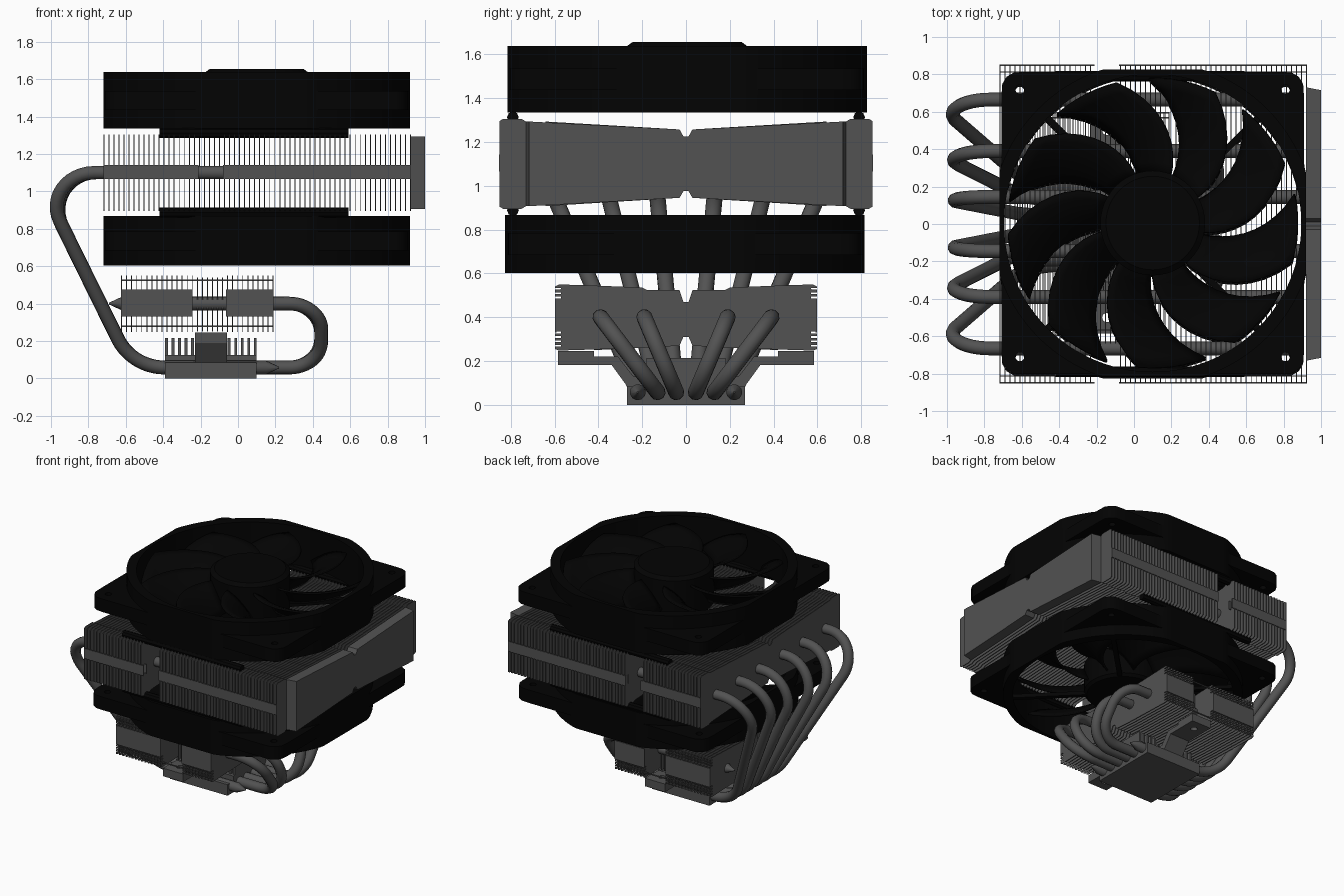
import bpy, bmesh
from math import sin, cos, tan, pi, radians, sqrt
from mathutils import Vector, Matrix

if "Cube" in bpy.data.objects:
    bpy.data.objects.remove(bpy.data.objects["Cube"])


def material(name, v):
    m = bpy.data.materials.new(name)
    m.diffuse_color = (v, v, v, 1)
    m.use_nodes = True
    m.node_tree.nodes["Principled BSDF"].inputs["Base Color"].default_value = m.diffuse_color
    return m


GREY, BLACK = material("dark_metal", 0.085), material("black_plastic", 0.001)


def finish(name, bm, mat, smooth=False):
    bmesh.ops.remove_doubles(bm, verts=bm.verts, dist=1e-5)
    bmesh.ops.recalc_face_normals(bm, faces=bm.faces)
    me = bpy.data.meshes.new(name)
    bm.to_mesh(me)
    bm.free()
    me.materials.append(mat)
    ob = bpy.data.objects.new(name, me)
    bpy.context.collection.objects.link(ob)
    if smooth:
        bpy.ops.object.select_all(action='DESELECT')
        ob.select_set(True)
        bpy.context.view_layer.objects.active = ob
        bpy.ops.object.shade_smooth_by_angle(angle=radians(35))
    return ob


def box(bm, x0, x1, y0, y1, z0, z1):
    m = Matrix.Translation(((x0 + x1) / 2, (y0 + y1) / 2, (z0 + z1) / 2))
    bmesh.ops.create_cube(bm, size=1, matrix=m @ Matrix.Diagonal((x1 - x0, abs(y1 - y0), z1 - z0, 1)))


def mirrored(half):
    return half + [(-y, z) for y, z in reversed(half) if y > 0]


def prism(bm, pts, x0, x1, end_scale=1.0):
    a = [bm.verts.new((x0, y, z)) for y, z in pts]
    b = [bm.verts.new((x1, y * end_scale, z)) for y, z in pts]
    bm.faces.new(a)
    bm.faces.new(b[::-1])
    for i in range(len(pts)):
        j = (i + 1) % len(pts)
        bm.faces.new((a[i], b[i], b[j], a[j]))


def drill(ob, spots, r, z):
    bm = bmesh.new()
    for x, y in spots:
        bmesh.ops.create_cone(bm, cap_ends=True, segments=16, radius1=r, radius2=r, depth=0.5,
                              matrix=Matrix.Translation((x, y, z)))
    cut = finish("hole_cutter", bm, ob.data.materials[0])
    cut.hide_render = True
    mod = ob.modifiers.new("holes", 'BOOLEAN')
    mod.operation, mod.object, mod.solver = 'DIFFERENCE', cut, 'EXACT'
    bpy.context.view_layer.objects.active = ob
    bpy.ops.object.modifier_apply(modifier=mod.name)
    bpy.data.objects.remove(cut)


def fin_stack(name, full, short, x0, x1, gap, n):
    bm = bmesh.new()
    for i in range(n):
        x = x0 + (x1 - x0 - 0.005) * i / (n - 1)
        prism(bm, mirrored(short if gap[0] < x < gap[1] - 0.005 else full), x, x + 0.005)
    finish(name, bm, GREY)


# main fin stack: bow-tie fins with a recess near the middle of each side
def main_half(y, tip):
    return [(0, 1.225), (0.012, 1.225), (0.03, 1.257), (y, 1.293)] + tip + \
           [(y, 0.907), (0.03, 0.945), (0.012, 0.975), (0, 0.975)]


ends = [(0.75, 1.305), (0.835, 1.305), (0.852, 1.295), (0.852, 0.905), (0.835, 0.895), (0.75, 0.895)]
fin_stack("main_fins", main_half(0.73, ends), main_half(0.64, []), -0.72, 0.925, (-0.21, -0.08), 62)
bm = bmesh.new()
prism(bm, mirrored(main_half(0.73, [])), 0.925, 1.0, 0.98)
finish("end_cover", bm, GREY)

# lower fin stack with combed side edges
combs = []
for z in (0.53, 0.51, 0.49, 0.33, 0.31, 0.29, 0.27):
    combs += [(0.597, z + 0.004), (0.57, z + 0.004), (0.57, z - 0.004), (0.597, z - 0.004)]
top = [(0, 0.47), (0.012, 0.47), (0.03, 0.525), (0.18, 0.525), (0.2, 0.535)]
bottom = [(0.2, 0.26), (0.03, 0.27), (0.012, 0.31), (0, 0.31)]
fin_stack("lower_fins", top + [(0.3, 0.54), (0.58, 0.55), (0.597, 0.54)] + combs + [(0.597, 0.255), (0.58, 0.248)] + bottom,
          top + [(0.42, 0.54), (0.42, 0.25)] + bottom, -0.625, 0.19, (-0.245, -0.065), 31)

# folded bands and rails closing the fin sides
bm = bmesh.new()
for s in (-1, 1):
    for x0, x1 in ((-0.72, -0.21), (-0.08, 0.925)):
        box(bm, x0, x1, s * 0.846, s * 0.853, 1.065, 1.142)
        box(bm, x0, x1, s * 0.810, s * 0.816, 1.07, 1.137)
    for x0, x1 in ((-0.625, -0.245), (-0.065, 0.19)):
        box(bm, x0, x1, s * 0.591, s * 0.598, 0.33, 0.475)
    for z in (0.28, 0.525):
        box(bm, -0.625, 0.19, s * 0.565, s * 0.572, z - 0.004, z + 0.004)
finish("fin_side_bands", bm, GREY)

# base block with comb teeth
bm = bmesh.new()
box(bm, -0.39, 0.10, -0.27, 0.27, 0, 0.085)
box(bm, -0.39, 0.10, -0.2, 0.2, 0.085, 0.125)
for x in (-0.39, -0.355, -0.32, -0.285, -0.25, -0.055, -0.02, 0.015, 0.05, 0.085):
    box(bm, x, x + 0.015, -0.18, 0.18, 0.12, 0.215)
finish("base_block", bm, GREY)

# mounting bar with screw holes
bm = bmesh.new()
prism(bm, mirrored([(0, 0.13), (0.24, 0.13), (0.31, 0.22), (0.42, 0.22), (0.42, 0.245), (0.585, 0.245),
                    (0.585, 0.183), (0.34, 0.183), (0.265, 0.08), (0, 0.08)]), -0.23, -0.06)
drill(finish("mounting_bar", bm, GREY), [(-0.145, -0.5), (-0.145, 0.5)], 0.025, 0.2)


# heat pipes: filleted paths with tapered tips
def rounded(pts, radii):
    pts = [Vector(p) for p in pts]
    out = [pts[0]]
    for i, r in enumerate(radii, 1):
        p = pts[i]
        u, v = (pts[i - 1] - p).normalized(), (pts[i + 1] - p).normalized()
        h = u.angle(v) / 2
        c = p + (u + v).normalized() * (r / sin(h))
        a, b = (p + u * (r / tan(h)) - c).normalized(), (p + v * (r / tan(h)) - c).normalized()
        out += [c + a.slerp(b, k / 12).normalized() * r for k in range(13)]
    return out + [pts[-1]]


def pipe(name, path):
    d = (path[-1] - path[-2]).normalized()
    path = path + [path[-1] + d * 0.07]
    cu = bpy.data.curves.new(name, 'CURVE')
    cu.dimensions, cu.bevel_depth, cu.bevel_resolution, cu.use_fill_caps = '3D', 0.037, 3, True
    sp = cu.splines.new('POLY')
    sp.points.add(len(path) - 1)
    for q, p in zip(sp.points, path):
        q.co = (*p, 1)
    sp.points[-1].radius = 0.12
    sp.use_smooth = True
    cu.materials.append(GREY)
    bpy.context.collection.objects.link(bpy.data.objects.new(name, cu))


for s in (-1, 1):
    for yb, yt, yu in ((0.045, 0.145, 0.19), (0.13, 0.39, 0.39), (0.22, 0.665, None)):
        pts = [(0.9, s * yt, 1.10), (-1.08, s * yt, 1.10), (-0.567, s * yb, 0.058)]
        if yu:
            pts += [(0.445, s * yb, 0.058), (0.445, s * yu, 0.40), (-0.62, s * yu, 0.40)]
            pipe("heat_pipe_looped", rounded(pts, (0.2, 0.28, 0.172, 0.172)))
        else:
            pipe("heat_pipe_outer", rounded(pts + [(0.15, s * yb, 0.058)], (0.2, 0.28)))

# fans
CX, HALF = 0.1, 0.82


def body_r(t):
    return min(0.865, HALF / max(abs(cos(t)), abs(sin(t))))


def ear_r(t):
    a, b, rc, h = abs(cos(t)), abs(sin(t)), 0.09, HALF - 0.012
    k, m = h - rc, h / max(a, b)
    if m * min(a, b) > k:
        m = k * (a + b) + sqrt(k * k * (a + b) ** 2 - 2 * k * k + rc * rc)
    return max(m, body_r(t))


def fan(name, z0, z1, cy, bump):
    zm, n = (z0 + z1) / 2, 160
    # frame: trimmed ring with square mid-height ears
    bm = bmesh.new()
    duct = lambda t: 0.795
    prof = [(duct, z0), (body_r, z0), (body_r, zm - 0.05), (ear_r, zm - 0.05), (ear_r, zm + 0.05),
            (body_r, zm + 0.05), (body_r, z1), (duct, z1)]
    angles = [2 * pi * i / n for i in range(n)]
    rings = [[bm.verts.new((CX + f(t) * cos(t), cy + f(t) * sin(t), z)) for t in angles] for f, z in prof]
    for k in range(len(rings)):
        a, b = rings[k], rings[(k + 1) % len(rings)]
        for i in range(n):
            bm.faces.new((a[i], a[(i + 1) % n], b[(i + 1) % n], b[i]))
    frame = finish(name + "_frame", bm, BLACK, True)
    drill(frame, [(CX + sx * 0.71, cy + sy * 0.715) for sx in (-1, 1) for sy in (-1, 1)], 0.024, zm)
    # hub and struts
    bm = bmesh.new()
    hub = [(0, z0), (0.26, z0), (0.28, z0 + 0.02), (0.28, z1 + bump - 0.022), (0.25, z1 + bump), (0, z1 + bump)]
    vs = [bm.verts.new((CX + r, cy, z)) for r, z in hub]
    es = [bm.edges.new(e) for e in zip(vs, vs[1:])]
    bmesh.ops.spin(bm, geom=vs + es, cent=(CX, cy, 0), axis=(0, 0, 1), angle=2 * pi, steps=48)
    finish(name + "_hub", bm, BLACK, True)
    bm = bmesh.new()
    for k in range(4):
        m = Matrix.Translation((CX, cy, z0 + 0.018)) @ Matrix.Rotation(pi / 4 + k * pi / 2, 4, 'Z')
        m = m @ Matrix.Translation((0.53, 0, 0)) @ Matrix.Diagonal((0.56, 0.035, 0.03, 1))
        bmesh.ops.create_cube(bm, size=1, matrix=m)
    finish(name + "_struts", bm, BLACK)
    # nine swept blades
    bm = bmesh.new()
    for k in range(9):
        g = []
        for i in range(10):
            s = i / 9
            r = 0.27 + 0.505 * s
            row = []
            for j in range(7):
                c = j / 6
                t = radians(k * 40 + 8 + 30 * s ** 1.5 + (c - 0.5) * (37 - 10 * s))
                z = zm + 0.01 + (0.5 - c) * 0.18 + 0.03 * sin(pi * c)
                row.append(bm.verts.new((CX + r * cos(t), cy + r * sin(t), z)))
            g.append(row)
        for i in range(9):
            for j in range(6):
                bm.faces.new((g[i][j], g[i + 1][j], g[i + 1][j + 1], g[i][j + 1]))
    blades = finish(name + "_blades", bm, BLACK, True)
    sol = blades.modifiers.new("thickness", 'SOLIDIFY')
    sol.thickness, sol.offset = 0.014, 0


fan("top_fan", 1.335, 1.637, 0.005, 0.018)
fan("lower_fan", 0.603, 0.867, -0.005, -0.005)

# rubber strips between fans and fins
bm = bmesh.new()
for s in (-1, 1):
    for z in (1.312, 0.888):
        m = Matrix.Translation((0.085, s * 0.79, z)) @ Matrix.Rotation(pi / 2, 4, 'Y')
        bmesh.ops.create_cone(bm, cap_ends=True, segments=8, radius1=0.027, radius2=0.027, depth=1.01, matrix=m)
finish("rubber_strips", bm, BLACK)
